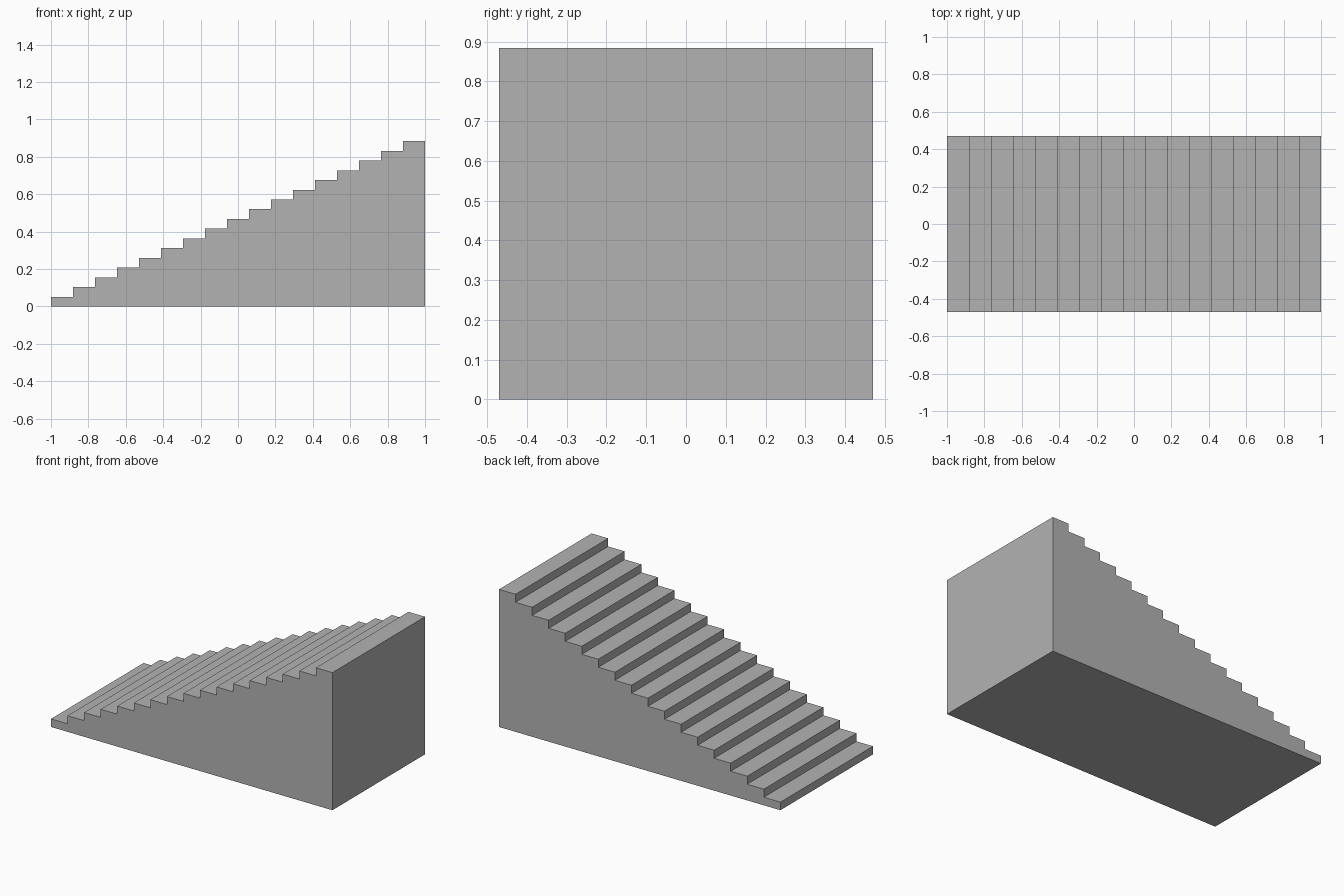
import bpy
import bmesh

if "Cube" in bpy.data.objects:
    bpy.data.objects.remove(bpy.data.objects["Cube"])

STEPS = 17
LENGTH, WIDTH, HEIGHT = 2.0, 0.94, 0.884
RUN, RISE = LENGTH / STEPS, HEIGHT / STEPS

grey = bpy.data.materials.new("stone_grey")
grey.diffuse_color = (0.45, 0.45, 0.45, 1.0)
grey.use_nodes = True
grey.node_tree.nodes["Principled BSDF"].inputs["Base Color"].default_value = grey.diffuse_color

# Side profile: flat base, tall back, then treads and risers from the foot up
profile = [(LENGTH / 2, 0.0), (-LENGTH / 2, 0.0)]
for i in range(STEPS):
    x = -LENGTH / 2 + i * RUN
    z = (i + 1) * RISE
    profile += [(x, z), (x + RUN, z)]

# Solid staircase: profile face extruded across the width
bm = bmesh.new()
side = bm.faces.new([bm.verts.new((x, -WIDTH / 2, z)) for x, z in profile])
extruded = bmesh.ops.extrude_face_region(bm, geom=[side], use_keep_orig=True)
moved = [g for g in extruded["geom"] if isinstance(g, bmesh.types.BMVert)]
bmesh.ops.translate(bm, verts=moved, vec=(0, WIDTH, 0))
bmesh.ops.recalc_face_normals(bm, faces=bm.faces)

mesh = bpy.data.meshes.new("staircase")
bm.to_mesh(mesh)
bm.free()
mesh.materials.append(grey)
bpy.context.collection.objects.link(bpy.data.objects.new("staircase", mesh))
